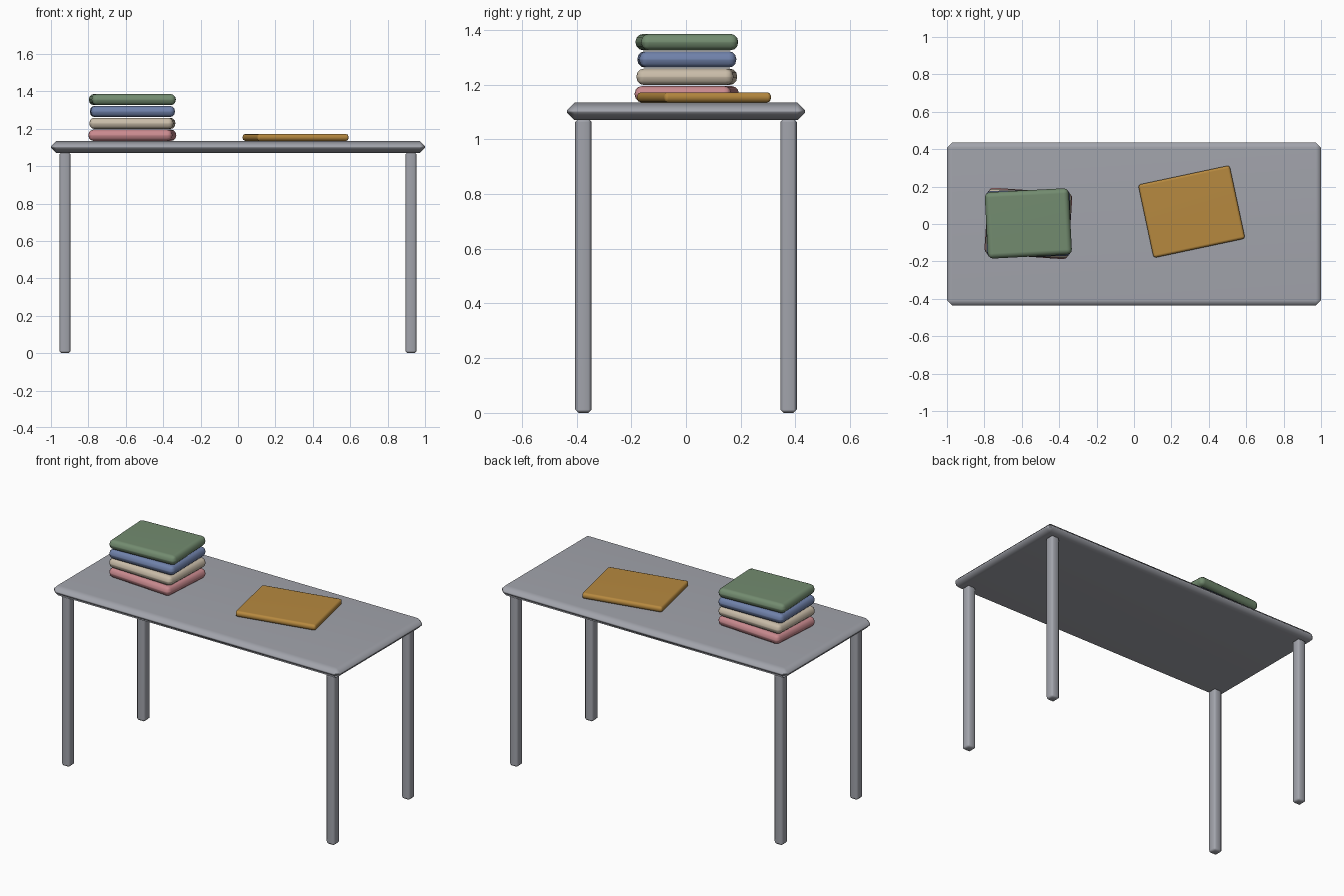
import bpy
import math

cube = bpy.data.objects.get("Cube")
if cube:
    bpy.data.objects.remove(cube, do_unlink=True)


def material(name, rgb):
    mat = bpy.data.materials.new(name)
    mat.use_nodes = True
    color = (*rgb, 1.0)
    mat.diffuse_color = color
    mat.node_tree.nodes["Principled BSDF"].inputs["Base Color"].default_value = color
    return mat


grey = material("grey metal", (0.36, 0.37, 0.41))
ochre = material("ochre", (0.47, 0.25, 0.05))
pink = material("dusty pink", (0.58, 0.25, 0.27))
beige = material("beige", (0.58, 0.50, 0.39))
blue = material("slate blue", (0.16, 0.22, 0.40))
green = material("sage green", (0.17, 0.26, 0.16))


def soft_box(name, size, x, y, bottom, mat, bevel, segments=1, turn=0):
    """Box standing at height bottom, with bevelled, smoothly shaded edges."""
    bpy.ops.mesh.primitive_cube_add(size=1, location=(x, y, bottom + size[2] / 2))
    obj = bpy.context.object
    obj.name = name
    obj.scale = size
    bpy.ops.object.transform_apply(location=False, rotation=False, scale=True)
    obj.rotation_euler.z = math.radians(turn)
    obj.data.materials.append(mat)
    mod = obj.modifiers.new("Rounded edges", 'BEVEL')
    mod.width = bevel
    mod.segments = segments
    bpy.ops.object.modifier_apply(modifier=mod.name)
    bpy.ops.object.shade_smooth()
    # Keep the broad faces flat while the bevels blend
    weighted = obj.modifiers.new("Flat broad faces", 'WEIGHTED_NORMAL')
    weighted.keep_sharp = True
    return obj


# Table top and legs
TOP = 1.135
soft_box("table_top", (2.0, 0.87, 0.065), 0, 0, TOP - 0.065, grey, 0.028)
for side, x in (("left", 0.925), ("right", -0.925)):
    for end, y in (("front", -0.375), ("back", 0.375)):
        soft_box(f"{end}_{side}_leg", (0.06, 0.06, 1.075), x, y, 0, grey, 0.012)

# Stack of folded cloths, each turned a little
cloths = (("pink", pink, -4), ("beige", beige, -2), ("blue", blue, 1), ("green", green, 3))
for i, (name, mat, turn) in enumerate(cloths):
    soft_box(f"{name}_folded_cloth", (0.45, 0.355, 0.06), -0.565, 0.003,
             TOP + i * 0.0635, mat, 0.028, 3, turn)

# Flat folder lying on the table
soft_box("ochre_folder", (0.5, 0.4, 0.037), 0.308, 0.066, TOP, ochre, 0.014, 2, 12)
